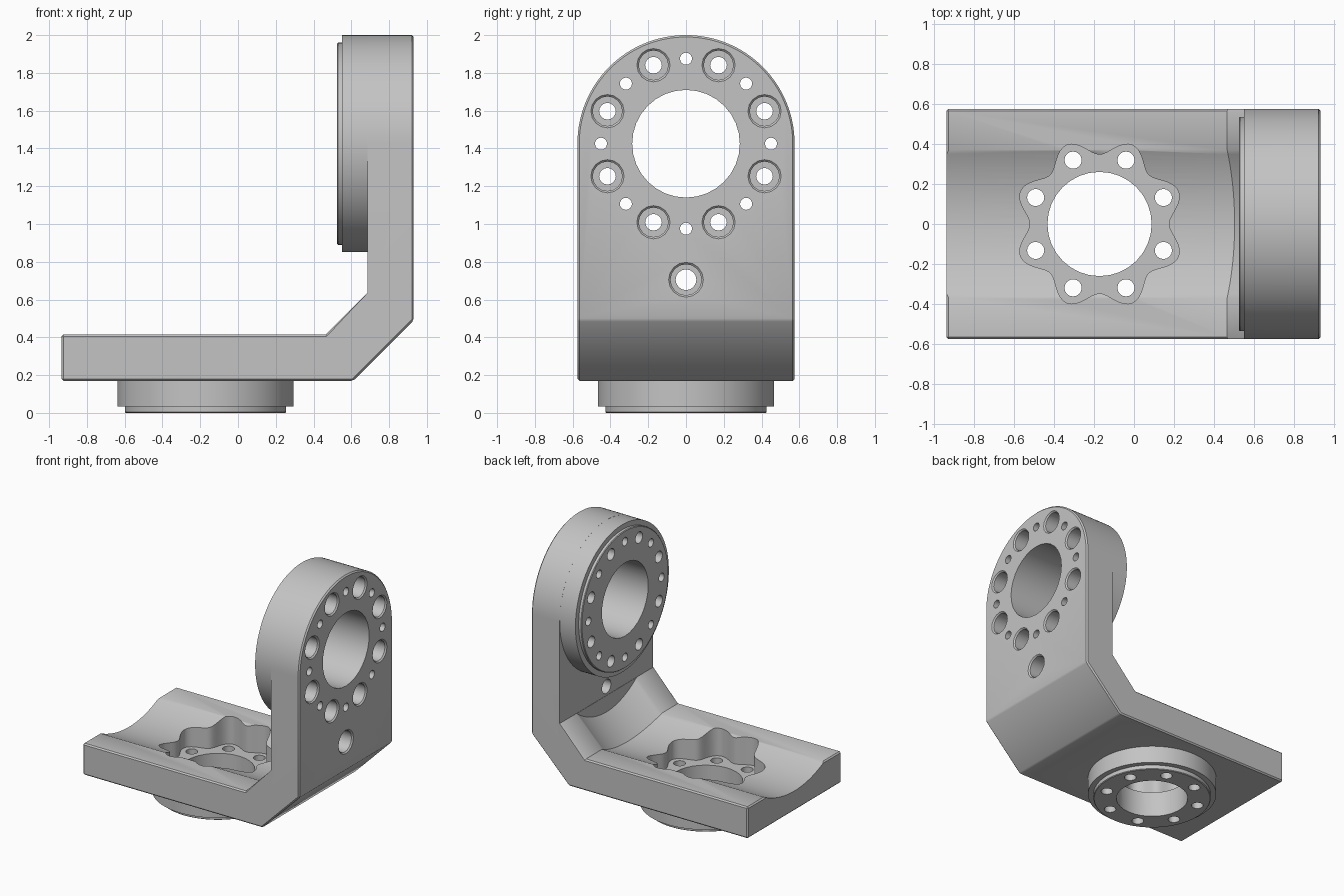
import bpy
import bmesh
from math import sin, cos, pi, sqrt, tan, radians
from mathutils import Matrix, Vector

if "Cube" in bpy.data.objects:
    bpy.data.objects.remove(bpy.data.objects["Cube"], do_unlink=True)

# Main dimensions
HALF_WIDTH = 0.575
POST_IN, POST_OUT = 0.685, 0.93
PLATE_END, PLATE_LOW, PLATE_TOP = -0.935, 0.17, 0.415
BEND_X = 0.465
HEAD_Z = 1.425
HUB_X = -0.172

grey = bpy.data.materials.new("machined grey")
grey.use_nodes = True
colour = (0.55, 0.55, 0.55, 1)
grey.diffuse_color = colour
grey.node_tree.nodes["Principled BSDF"].inputs["Base Color"].default_value = colour


def make_object(name, bm):
    bmesh.ops.recalc_face_normals(bm, faces=bm.faces[:])
    mesh = bpy.data.meshes.new(name)
    bm.to_mesh(mesh)
    bm.free()
    mesh.materials.append(grey)
    obj = bpy.data.objects.new(name, mesh)
    bpy.context.collection.objects.link(obj)
    return obj


def loft(bm, loops):
    """Skin a row of equal closed loops and cap both ends."""
    rows = [[bm.verts.new(p) for p in loop] for loop in loops]
    n = len(rows[0])
    for a, b in zip(rows, rows[1:]):
        for i in range(n):
            j = (i + 1) % n
            bm.faces.new((a[i], a[j], b[j], b[i]))
    bm.faces.new(rows[0])
    bm.faces.new(rows[-1])


def solid(name, loops):
    bm = bmesh.new()
    loft(bm, loops)
    return make_object(name, bm)


def turned(bm, steps, matrix, segs):
    """Add a stepped round solid; steps are (position along axis, radius)."""
    ring = [2 * pi * i / segs for i in range(segs)]
    loft(bm, [[matrix @ Vector((r * cos(a), r * sin(a), h)) for a in ring]
              for h, r in steps])


def combine(target, tool, operation):
    mod = target.modifiers.new("combine", 'BOOLEAN')
    mod.operation = operation
    mod.solver = 'EXACT'
    mod.object = tool
    bpy.context.view_layer.objects.active = target
    bpy.ops.object.modifier_apply(modifier=mod.name)
    bpy.data.objects.remove(tool, do_unlink=True)


def head_axis(y=0, z=HEAD_Z):
    return Matrix.Translation((0, y, z)) @ Matrix.Rotation(pi / 2, 4, 'Y')


def hub_axis(x=0, y=0):
    return Matrix.Translation((HUB_X + x, y, 0))


# Angled bracket: side profile clipped by the round-topped end outline
side = [(PLATE_END, PLATE_LOW), (0.61, PLATE_LOW), (POST_OUT, 0.49), (POST_OUT, 2.2),
        (POST_IN, 2.2), (POST_IN, 0.635), (BEND_X, PLATE_TOP), (PLATE_END, PLATE_TOP)]
bracket = solid("bracket", [[(x, y, z) for x, z in side] for y in (-0.7, 0.7)])
arc = [pi * i / 64 for i in range(65)]
outline = [(-HALF_WIDTH, -0.5), (HALF_WIDTH, -0.5)]
outline += [(HALF_WIDTH * cos(a), HEAD_Z + HALF_WIDTH * sin(a)) for a in arc]
clip = solid("outline_clip", [[(x, y, z) for y, z in outline] for x in (-1.5, 1.5)])
combine(bracket, clip, 'INTERSECT')

# Small chamfer on the outer edges, leaving the inner post face sharp
bm = bmesh.new()
bm.from_mesh(bracket.data)
bmesh.ops.remove_doubles(bm, verts=bm.verts[:], dist=0.0001)
edges = [e for e in bm.edges if len(e.link_faces) == 2 and e.is_convex
         and e.calc_face_angle() > 0.5
         and not all(abs(v.co.x - POST_IN) < 0.001 for v in e.verts)]
bmesh.ops.bevel(bm, geom=edges, offset=0.01, segments=1, profile=0.5, affect='EDGES')
bm.to_mesh(bracket.data)
bm.free()

# Shallow round channel along the plate and up the sloped corner
DEPTH, RADIUS, REACH = 0.09, 0.8, 0.38
sections = []
for i in range(25):
    y = REACH * (i / 12 - 1)
    d = DEPTH - RADIUS + sqrt(RADIUS ** 2 - y ** 2)
    bend = BEND_X + d * tan(radians(22.5))
    stop = POST_IN - 0.001
    low = PLATE_TOP - d
    sections.append([(-1.2, y, low), (bend, y, low), (stop, y, low + stop - bend),
                     (stop, y, 0.8), (-1.2, y, 0.8)])
combine(bracket, solid("channel_cutter", sections), 'DIFFERENCE')

# Round flange on the post
bm = bmesh.new()
turned(bm, [(0.525, 0.53), (0.53, 0.535), (0.55, 0.535), (0.55, 0.5745), (0.7, 0.5745)],
       head_axis(), 128)
combine(bracket, make_object("post_flange", bm), 'UNION')

# Round flange under the plate
bm = bmesh.new()
turned(bm, [(0, 0.422), (0.005, 0.427), (0.035, 0.427), (0.035, 0.467), (0.185, 0.467)],
       hub_axis(), 96)
combine(bracket, make_object("plate_flange", bm), 'UNION')

# Eight-lobed pocket in the plate
lobes = []
for i in range(128):
    a = 2 * pi * i / 128
    r = 0.386 - 0.04 * cos(8 * a)
    lobes.append((HUB_X + r * cos(a), r * sin(a)))
pocket = solid("pocket_cutter", [[(x, y, z) for x, y in lobes] for z in (0.2, 0.7)])
combine(bracket, pocket, 'DIFFERENCE')

# Bores, bolt circles and the single lower bolt hole
bm = bmesh.new()
turned(bm, [(0.4, 0.285), (1.1, 0.285)], head_axis(), 32)
turned(bm, [(-0.1, 0.26), (0.6, 0.26)], hub_axis(), 32)
for i in range(8):
    a = 2 * pi * i / 8
    b = a + pi / 8
    turned(bm, [(0.4, 0.032), (1.1, 0.032)],
           head_axis(0.45 * cos(a), HEAD_Z + 0.45 * sin(a)), 16)
    turned(bm, [(0.4, 0.044), (0.725, 0.044), (0.725, 0.078), (0.92, 0.078), (0.94, 0.098)],
           head_axis(0.45 * cos(b), HEAD_Z + 0.45 * sin(b)), 16)
    turned(bm, [(-0.1, 0.043), (0.6, 0.043)],
           hub_axis(0.345 * cos(b), 0.345 * sin(b)), 16)
turned(bm, [(0.6, 0.055), (0.8, 0.055), (0.8, 0.082), (0.92, 0.082), (0.94, 0.102)],
       head_axis(0, 0.705), 16)
combine(bracket, make_object("bore_cutters", bm), 'DIFFERENCE')

# Smooth the round surfaces and keep the machined edges crisp
bpy.ops.object.select_all(action='DESELECT')
bracket.select_set(True)
bpy.context.view_layer.objects.active = bracket
bpy.ops.object.shade_smooth_by_angle(angle=radians(30))
